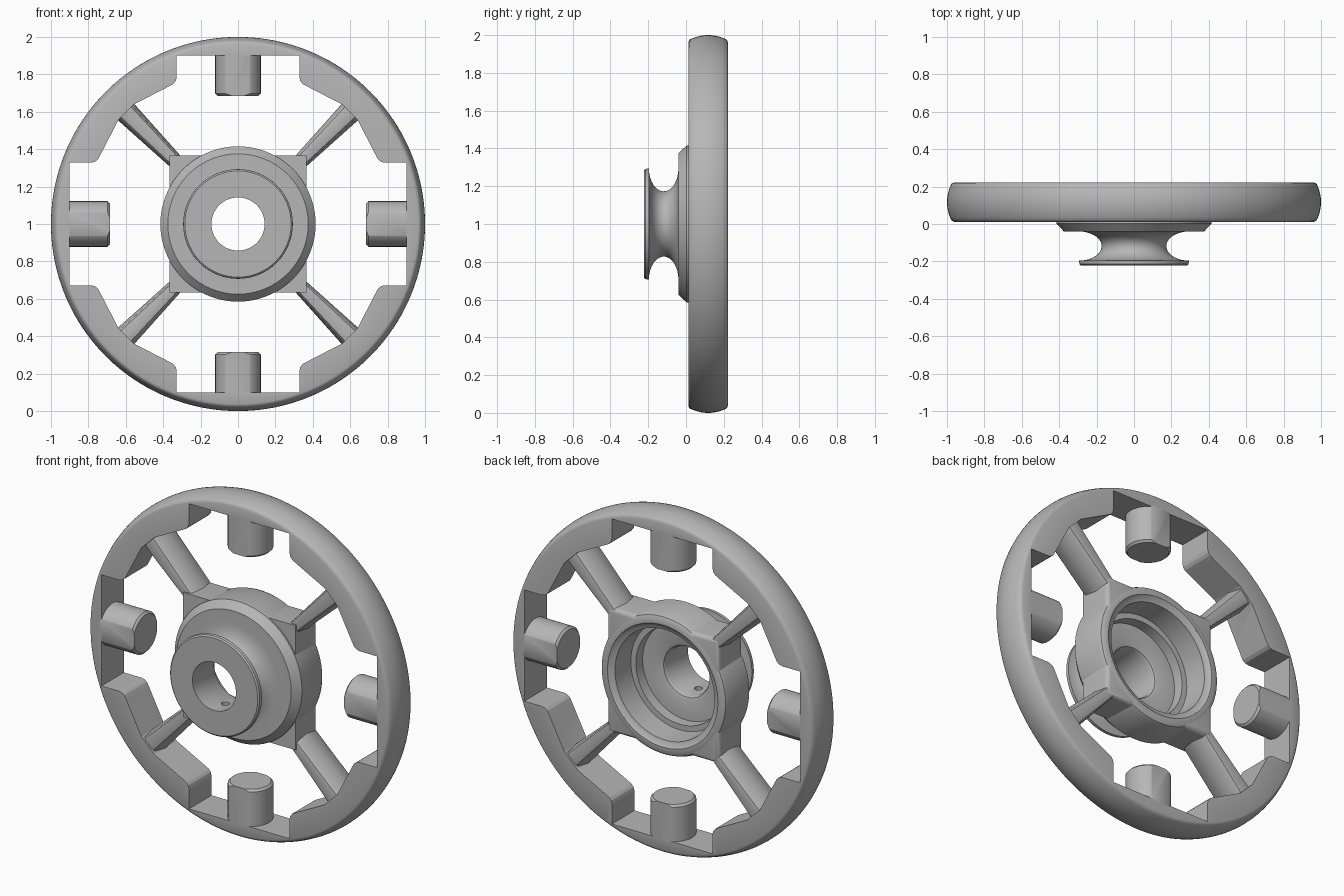
import bpy, bmesh, math
from mathutils import Matrix, Vector

if "Cube" in bpy.data.objects:
    bpy.data.objects.remove(bpy.data.objects["Cube"])

GREY = (0.47, 0.47, 0.47, 1)
metal = bpy.data.materials.new("plain grey")
metal.diffuse_color = GREY
metal.use_nodes = True
metal.node_tree.nodes["Principled BSDF"].inputs["Base Color"].default_value = GREY

FRONT, BACK = 0.012, 0.222
MID = (FRONT + BACK) / 2
UP = Matrix.Translation((0, 0, 1))


def finish(name, bm, smooth=True):
    """Turn a bmesh centred on the wheel axis into a shaded object."""
    bmesh.ops.recalc_face_normals(bm, faces=bm.faces)
    bm.transform(UP)
    mesh = bpy.data.meshes.new(name)
    bm.to_mesh(mesh)
    bm.free()
    obj = bpy.data.objects.new(name, mesh)
    bpy.context.collection.objects.link(obj)
    mesh.materials.append(metal)
    if smooth:
        shade(obj)
    return obj


def shade(obj):
    bpy.ops.object.select_all(action='DESELECT')
    obj.select_set(True)
    bpy.context.view_layer.objects.active = obj
    bpy.ops.object.shade_smooth_by_angle(angle=math.radians(32))


def lathe(profile, steps=128):
    """Spin a closed (radius, y) profile around the y axis."""
    bm = bmesh.new()
    rings = []
    for i in range(steps):
        a = 2 * math.pi * i / steps
        rings.append([bm.verts.new((r * math.cos(a), y, r * math.sin(a))) for r, y in profile])
    n = len(profile)
    for i in range(steps):
        a, b = rings[i], rings[(i + 1) % steps]
        for j in range(n):
            k = (j + 1) % n
            bm.faces.new((a[j], a[k], b[k], b[j]))
    return bm


def prism(points, y0, y1):
    """Extrude an (x, z) outline along y."""
    bm = bmesh.new()
    face = bm.faces.new([bm.verts.new((x, y0, z)) for x, z in points])
    out = bmesh.ops.extrude_face_region(bm, geom=[face])
    moved = [v for v in out["geom"] if isinstance(v, bmesh.types.BMVert)]
    bmesh.ops.translate(bm, verts=moved, vec=(0, y1 - y0, 0))
    return bm


def cut(obj, cutter):
    mod = obj.modifiers.new("cut", 'BOOLEAN')
    mod.object = cutter
    mod.operation = 'DIFFERENCE'
    mod.solver = 'EXACT'
    bpy.context.view_layer.objects.active = obj
    bpy.ops.object.modifier_apply(modifier=mod.name)
    bpy.data.objects.remove(cutter)
    shade(obj)


def turn(quarter):
    return Matrix.Rotation(quarter * math.pi / 2, 4, 'Y')


# Rim: bulged disc with a notched opening
half = BACK - MID
crown = [(0.962, FRONT), (0.972, FRONT + 0.004)]
for i in range(-6, 7):
    t = i / 6
    crown.append((1 - 0.022 * t * t, MID + t * (half - 0.01)))
crown += [(0.972, BACK - 0.004), (0.962, BACK)]
rim = finish("rim", lathe([(0.4, FRONT)] + crown + [(0.4, BACK)], 160))
eighth = [(0.328, 0.9), (0.328, 0.785), (0.333, 0.765), (0.345, 0.749), (0.365, 0.738), (0.555, 0.64)]
quarter = eighth + [(z, x) for x, z in reversed(eighth)]
outline = []
for q in range(4):
    c, s = round(math.cos(q * math.pi / 2)), round(math.sin(q * math.pi / 2))
    outline += [(x * c + z * s, z * c - x * s) for x, z in quarter]
cut(rim, finish("opening_cutter", prism(outline, FRONT - 0.2, BACK + 0.2), False))

# Hub: flange, waisted neck and front collar, hollowed from the back
waist = []
for i in range(17):
    a = math.pi * i / 16
    waist.append((0.293 - 0.12 * math.sin(a), -0.118 - 0.078 * math.cos(a)))
hub_profile = [(0.142, -0.222), (0.284, -0.222), (0.292, -0.215), (0.293, -0.204)]
hub_profile += waist
hub_profile += [(0.375, -0.04), (0.415, 0.003), (0.412, 0.19), (0.404, 0.208),
                (0.387, 0.217), (0.36, 0.217), (0.343, 0.203), (0.325, 0.198),
                (0.318, 0.06), (0.285, 0.06), (0.283, 0.0), (0.165, 0.0),
                (0.15, -0.006), (0.142, -0.022)]
hub = finish("hub", lathe(hub_profile))
screw = bmesh.new()
bmesh.ops.create_cone(screw, cap_ends=True, segments=24, radius1=0.022, radius2=0.022, depth=0.16,
                      matrix=Matrix.Translation((0, -0.118, -0.17)))
cut(hub, finish("screw_hole_cutter", screw, False))

# Square corners of the hub, rounded at the back
for q in range(4):
    bm = prism([(0.17, 0.367), (0.367, 0.367), (0.367, 0.17), (0.252, 0.252)], FRONT, 0.215)
    edges = [e for e in bm.edges
             if all(v.co.y > 0.2 and max(v.co.x, v.co.z) > 0.3 for v in e.verts)]
    bmesh.ops.bevel(bm, geom=edges, offset=0.025, segments=4, affect='EDGES', profile=0.5)
    bm.transform(turn(q))
    finish(f"hub_corner_{q + 1}", bm)

# Spokes: tapered bars, widest at mid depth, with rounded front and back
side = [(0.4, 1.0), (0.62, 0.97), (0.76, 0.88), (1.0, 0.0)]
section = side + [(w, -d) for w, d in reversed(side[:-1])]
section += [(-w, d) for w, d in reversed(section)]
for q in range(4):
    bm = bmesh.new()
    ends = []
    for radius, width, depth in ((0.46, 0.04, 0.094), (0.87, 0.063, 0.094)):
        ends.append([bm.verts.new((w * width, MID + d * depth, radius)) for w, d in section])
    for i in range(len(section)):
        k = (i + 1) % len(section)
        bm.faces.new((ends[0][i], ends[0][k], ends[1][k], ends[1][i]))
    for ring in ends:
        bm.faces.new(ring)
    bm.transform(Matrix.Rotation(math.pi / 4, 4, 'Y'))
    bm.transform(turn(q))
    finish(f"spoke_{q + 1}", bm)

# Pins: chamfered pegs pointing inward, flattened flush with the rim faces
for q in range(4):
    bm = bmesh.new()
    bmesh.ops.create_cone(bm, cap_ends=True, segments=64, radius1=0.122, radius2=0.122, depth=0.225,
                          matrix=Matrix.Translation((0, MID, 0.7975)))
    tip = [e for e in bm.edges if all(v.co.z < 0.7 for v in e.verts)]
    bmesh.ops.bevel(bm, geom=tip, offset=0.012, segments=1, affect='EDGES')
    for y, n in ((FRONT, -1), (BACK, 1)):
        res = bmesh.ops.bisect_plane(bm, geom=bm.verts[:] + bm.edges[:] + bm.faces[:],
                                     plane_co=Vector((0, y, 0)), plane_no=Vector((0, n, 0)), clear_outer=True)
        rim_edges = [g for g in res["geom_cut"] if isinstance(g, bmesh.types.BMEdge)]
        bmesh.ops.holes_fill(bm, edges=rim_edges, sides=0)
    bm.transform(turn(q))
    finish(f"pin_{q + 1}", bm)
